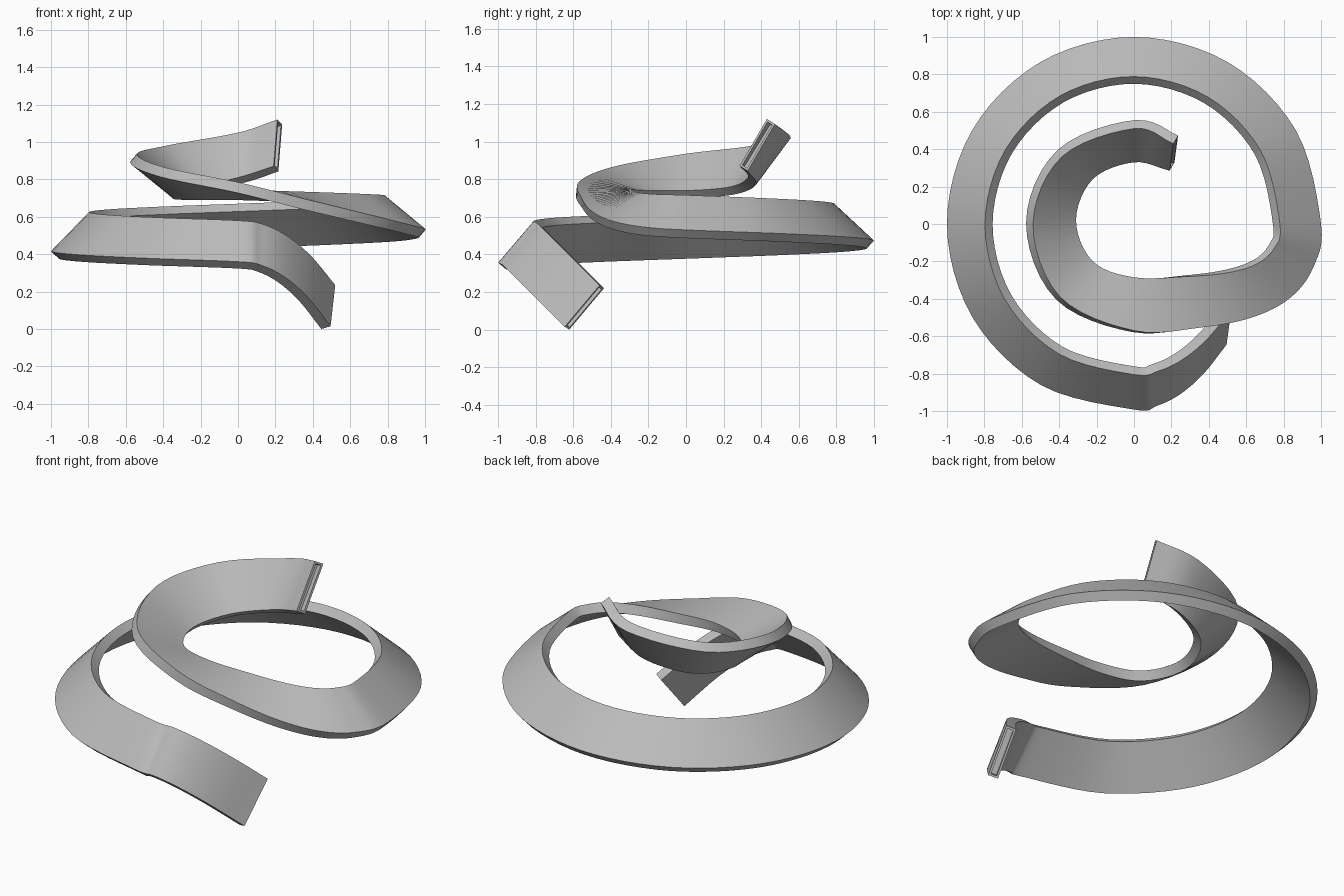
import bpy, bmesh
from math import sin, cos, radians, pi
from mathutils import Vector

cube = bpy.data.objects.get("Cube")
if cube:
    bpy.data.objects.remove(cube)

THICK = 0.057    # band thickness
RIM = 0.012      # wall left around the recessed ends
STEPS = 6        # samples between stations


def lerp(a, b, t):
    return a + (b - a) * t


def bezier(points, t):
    a, b, c, d = map(Vector, points)
    s = 1 - t
    return a * s**3 + b * 3 * s * s * t + c * 3 * s * t * t + d * t**3


def spline(pts):
    """Smooth curve through every station."""
    ext = [pts[0] * 2 - pts[1]] + pts + [pts[-1] * 2 - pts[-2]]
    out = []
    for p0, p1, p2, p3 in zip(ext, ext[1:], ext[2:], ext[3:]):
        for k in range(STEPS):
            t = k / STEPS
            out.append((p1 * 2 + (p2 - p0) * t
                        + (p0 * 2 - p1 * 5 + p2 * 4 - p3) * t**2
                        + (p1 * 3 - p0 - p2 * 3 + p3) * t**3) / 2)
    return out + [pts[-1]]


# Each station holds the outer and inner edge of the upper face
stations = []

# Lower tail, curling down and inwards
for u in (1, 0.75, 0.5, 0.25):
    drop = 0.345 * u**2.1
    stations.append((Vector((0.495 * u, -0.99 + drop, 0.36 - drop)),
                     Vector((0.52 * u, -0.805 + drop, 0.58 - drop))))

# Large rising three-quarter turn, banked outwards
for i in range(10):
    t = i / 9
    a = t * 1.5 * pi
    ro, ri = lerp(0.992, 1.0, min(1, 3 * t)), lerp(0.805, 0.78, t)
    stations.append((Vector((-ro * sin(a), -ro * cos(a), lerp(0.36, 0.53, t))),
                     Vector((-ri * sin(a), -ri * cos(a), lerp(0.58, 0.715, t)))))

# Crossing sweep, where the bank rolls over to flat
outer_sweep = ((1, 0, 0.53), (1, -0.45, 0.545), (0.65, -0.57, 0.62), (0, -0.57, 0.785))
inner_sweep = ((0.78, 0, 0.715), (0.78, -0.27, 0.72), (0.5, -0.285, 0.73), (0, -0.285, 0.745))
for t in (0.2, 0.4, 0.6, 0.8, 1):
    stations.append((bezier(outer_sweep, t), bezier(inner_sweep, t)))

# Small upper turn, banked inwards, up to the raised tip
for o, i in (((-0.395, -0.39, 0.865), (-0.22, -0.20, 0.74)),
             ((-0.54, 0.0, 0.935), (-0.31, 0.02, 0.74)),
             ((-0.385, 0.36, 0.98), (-0.22, 0.24, 0.76)),
             ((0.0, 0.51, 1.05), (0.0, 0.33, 0.81)),
             ((0.21, 0.43, 1.12), (0.19, 0.285, 0.87))):
    stations.append((Vector(o), Vector(i)))

outer = spline([s[0] for s in stations])
inner = spline([s[1] for s in stations])
last = len(outer) - 1


def section(k, inset=0.0):
    """Rectangular cross-section at sample k."""
    a, b = max(0, k - 1), min(last, k + 1)
    travel = outer[b] + inner[b] - outer[a] - inner[a]
    across = (inner[k] - outer[k]).normalized()
    down = travel.cross(across).normalized()
    o, i = outer[k] + across * inset, inner[k] - across * inset
    near, far = down * inset, down * (THICK - inset)
    return [o + near, i + near, i + far, o + far]


# Skin the sections; the first and last rings form the recessed ends
rings = [section(1, RIM), section(0, RIM)]
rings += [section(k) for k in range(last + 1)]
rings += [section(last, RIM), section(last - 1, RIM)]

bm = bmesh.new()
loops = [[bm.verts.new(p) for p in ring] for ring in rings]
for a, b in zip(loops, loops[1:]):
    for j in range(4):
        n = (j + 1) % 4
        bm.faces.new((a[j], a[n], b[n], b[j]))
bm.faces.new(loops[0])
bm.faces.new(loops[-1])
bmesh.ops.recalc_face_normals(bm, faces=bm.faces)
mesh = bpy.data.meshes.new("spiral_band")
bm.to_mesh(mesh)
bm.free()

band = bpy.data.objects.new("spiral_band", mesh)
bpy.context.collection.objects.link(band)

grey = bpy.data.materials.new("plain_grey")
grey.use_nodes = True
colour = (0.5, 0.5, 0.5, 1)
grey.diffuse_color = colour
grey.node_tree.nodes["Principled BSDF"].inputs["Base Color"].default_value = colour
mesh.materials.append(grey)

# Smooth along the band, crisp at its edges
bpy.ops.object.select_all(action='DESELECT')
band.select_set(True)
bpy.context.view_layer.objects.active = band
bpy.ops.object.shade_smooth_by_angle(angle=radians(30))
